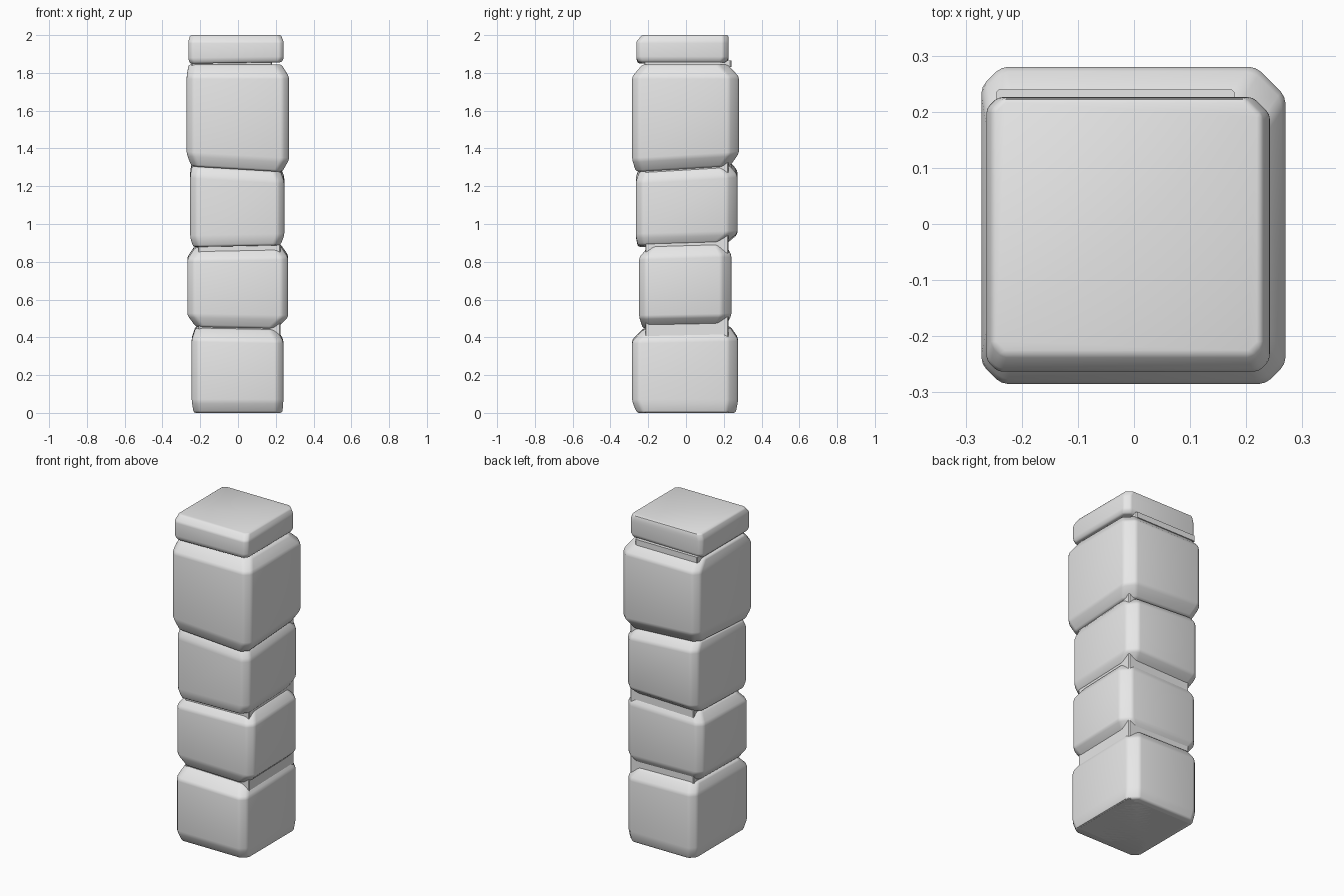
import bpy
import bmesh
import math

if "Cube" in bpy.data.objects:
    bpy.data.objects.remove(bpy.data.objects["Cube"], do_unlink=True)

stone = bpy.data.materials.new("stone_grey")
stone.use_nodes = True
grey = (0.8, 0.8, 0.8, 1)
stone.diffuse_color = grey
stone.node_tree.nodes["Principled BSDF"].inputs["Base Color"].default_value = grey


def outline(box, cut):
    """Rectangle with its corners cut off; the back left corner is cut deeper."""
    x0, x1, y0, y1 = box
    deep = cut * 1.5
    return [(x0 + cut, y0), (x1 - cut, y0), (x1, y0 + cut), (x1, y1 - deep),
            (x1 - deep, y1), (x0 + cut, y1), (x0, y1 - cut), (x0, y0 + cut)]


def shrink(box, inset):
    left, right, front, back = inset
    x0, x1, y0, y1 = box
    return x0 + left, x1 - right, y0 + front, y1 - back


def stone_block(name, rings, cut=0.035, soft=0.012):
    """Stack of outlines; each ring is (height, slope in x, slope in y, box)."""
    bm = bmesh.new()
    loops = []
    for z, sx, sy, box in rings:
        loops.append([bm.verts.new((x, y, z + sx * x + sy * y))
                      for x, y in outline(box, cut)])
    for low, high in zip(loops, loops[1:]):
        for i in range(len(low)):
            j = (i + 1) % len(low)
            bm.faces.new((low[i], low[j], high[j], high[i]))
    bm.faces.new(loops[0][::-1])
    bm.faces.new(loops[-1])
    if soft:
        bmesh.ops.bevel(bm, geom=bm.edges[:], offset=soft, segments=2,
                        profile=0.5, affect='EDGES', clamp_overlap=True)
    bmesh.ops.recalc_face_normals(bm, faces=bm.faces[:])
    mesh = bpy.data.meshes.new(name)
    bm.to_mesh(mesh)
    bm.free()
    mesh.materials.append(stone)
    obj = bpy.data.objects.new(name, mesh)
    bpy.context.collection.objects.link(obj)
    bpy.ops.object.select_all(action='DESELECT')
    obj.select_set(True)
    bpy.context.view_layer.objects.active = obj
    bpy.ops.object.shade_smooth_by_angle(angle=math.radians(40))
    return obj


def worn_block(name, z0, z1, box, bottom, top, slope0, slope1, edge=0.06):
    """Block with a full belly that narrows by an inset at each end."""
    return stone_block(name, [
        (z0, *slope0, shrink(box, bottom)),
        (z0 + edge, *slope0, box),
        (z1 - edge, *slope1, box),
        (z1, *slope1, shrink(box, top))])


# Plain core that shows in the joints and at the back left corner
core = (-0.21, 0.225, -0.215, 0.225)
stone_block("core", [(0, 0, 0, core), (1.4, 0, 0, core)], cut=0.004, soft=0)

# Four worn stones, from the ground up
worn_block("base_stone", 0, 0.45, (-0.245, 0.24, -0.285, 0.275),
           (0.01, 0.005, 0.025, 0.012), (0.02, 0.035, 0.06, 0.04),
           (0, 0), (-0.02, 0.02))
worn_block("lower_stone", 0.455, 0.885, (-0.268, 0.265, -0.248, 0.24),
           (0.045, 0.06, 0.02, 0.03), (0.04, 0.04, 0.05, 0.03),
           (-0.02, 0.02), (0.02, 0.03))
worn_block("middle_stone", 0.89, 1.305, (-0.253, 0.245, -0.265, 0.272),
           (0.015, 0.02, 0.01, 0.06), (0.01, 0.02, 0.02, 0.04),
           (0.02, 0.03), (-0.06, 0.06), 0.05)
worn_block("upper_stone", 1.305, 1.845, (-0.272, 0.27, -0.285, 0.28),
           (0.025, 0.035, 0.02, 0.045), (0.01, 0.04, 0.055, 0.06),
           (-0.06, 0.06), (0, 0), 0.065)

# Thin bed under the cap
bed = (-0.245, 0.18, -0.22, 0.24)
stone_block("cap_bed", [(1.83, 0, 0, bed), (1.865, 0, 0, bed)], cut=0.004, soft=0)

# Cap stone
cap = (-0.263, 0.242, -0.263, 0.226)
stone_block("cap_stone", [
    (1.853, 0.015, 0, shrink(cap, (0.01, 0.01, 0.01, 0.014))),
    (1.875, 0.015, 0, cap),
    (1.965, 0, 0, cap),
    (2, 0, 0, shrink(cap, (0.01, 0.015, 0.03, 0.002)))], cut=0.02, soft=0.008)
